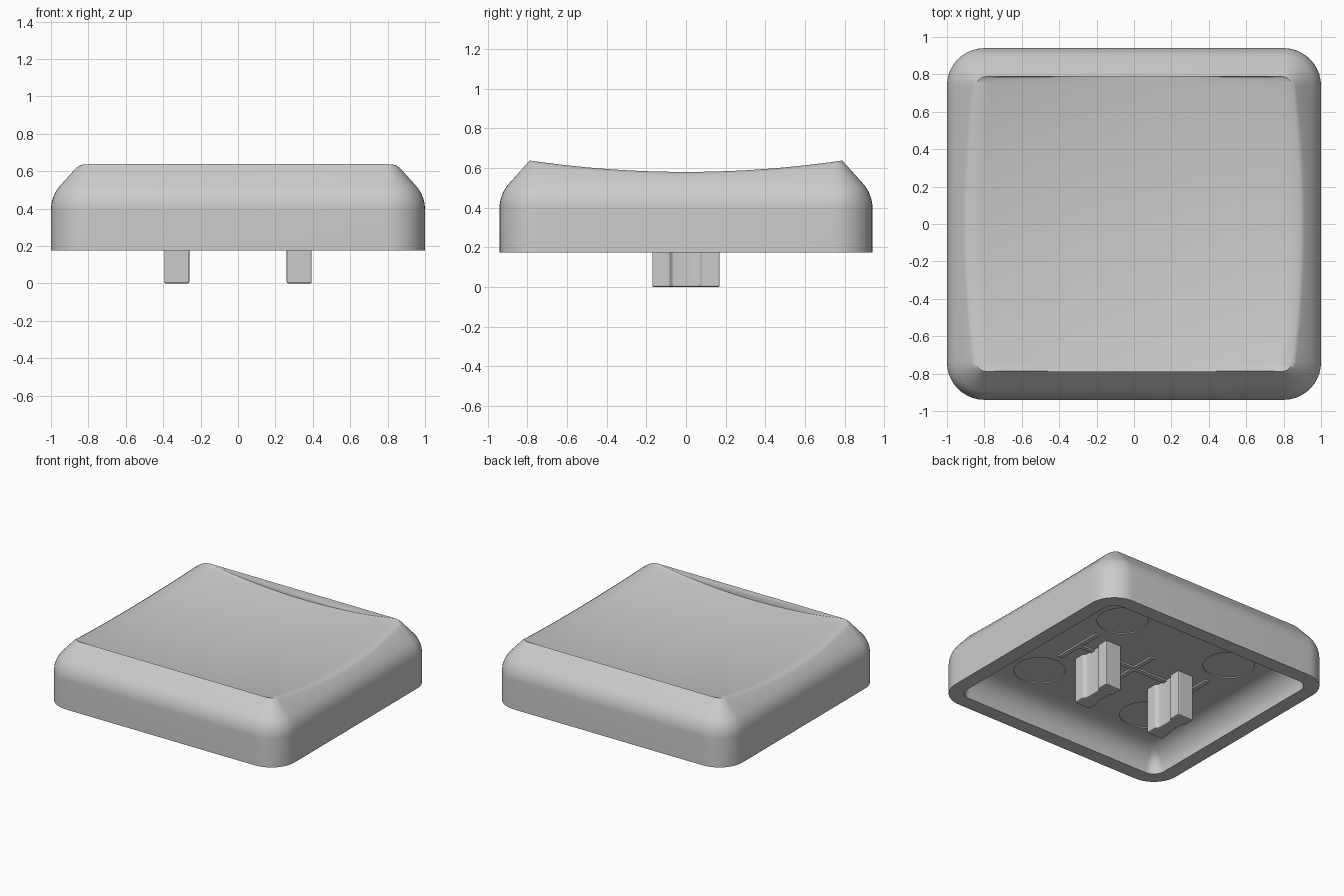
import bpy, bmesh, math
from math import sin, cos, pi

if "Cube" in bpy.data.objects:
    bpy.data.objects.remove(bpy.data.objects["Cube"], do_unlink=True)

HX, HY, RIM, FLOOR = 1.0, 0.94, 0.175, 0.35
SHOULDER, BEND, LEAN = 0.395, 0.19, math.radians(42)
DISH_LOW, DISH_RISE, DISH_Y, DISH_SAG = 0.58, 0.057, 0.785, 0.065

grey = bpy.data.materials.new("plain grey plastic")
grey.use_nodes = True
grey.diffuse_color = (0.6, 0.6, 0.6, 1)
grey.node_tree.nodes["Principled BSDF"].inputs["Base Color"].default_value = (0.6, 0.6, 0.6, 1)


def finish(name, bm):
    bmesh.ops.recalc_face_normals(bm, faces=bm.faces)
    mesh = bpy.data.meshes.new(name)
    bm.to_mesh(mesh)
    bm.free()
    mesh.materials.append(grey)
    obj = bpy.data.objects.new(name, mesh)
    bpy.context.collection.objects.link(obj)
    return obj


def half_outline(inset):
    """Right half of the rounded outline, front to back."""
    hx, hy, r = HX - inset, HY - inset, max(0.2 - inset, 0.04)
    steps, rows = 10, 24
    arc = [(hx - r + r * sin(a), -hy + r - r * cos(a))
           for a in (pi / 2 * i / steps for i in range(steps + 1))]
    side = [(hx, (hy - r) * (2 * i / rows - 1)) for i in range(1, rows)]
    return arc + side + [(x, -y) for x, y in reversed(arc)]


def dish(y):
    return DISH_LOW + DISH_RISE * (y / DISH_Y) ** 2


def slope_inset(z):
    return BEND * (1 - cos(LEAN)) + math.tan(LEAN) * (z - SHOULDER - BEND * sin(LEAN))


def dished_half(drop, squeeze):
    """Outline where the sloped wall meets the dished top."""
    points = []
    for i in range(len(half_outline(0))):
        z = DISH_LOW
        for _ in range(6):
            x, y = half_outline(slope_inset(z))[i]
            z = dish(y) - drop
        points.append((x * squeeze, y, z))
    return points


def flat_half(inset, z):
    return [(x, y, z) for x, y in half_outline(inset)]


# Keycap shell: inner floor, inner fillet, rim, outer wall and shoulder
halves = []
wall, fillet = 0.11, FLOOR - RIM
for i in range(9):
    a = pi / 2 * (1 - i / 8)
    halves.append(flat_half(wall + fillet * (1 - cos(a)), RIM + fillet * sin(a)))
halves.append(flat_half(0, RIM))
for i in range(9):
    a = LEAN * i / 8
    halves.append(flat_half(BEND * (1 - cos(a)), SHOULDER + BEND * sin(a)))
halves += [dished_half(0.014, 1), dished_half(0, 0.99)]

bm = bmesh.new()
loops = []
for half in halves:
    ring = half + [(-x, y, z) for x, y, z in reversed(half)]
    loops.append([bm.verts.new(p) for p in ring])
n = len(loops[0])
for low, high in zip(loops, loops[1:]):
    for i in range(n):
        j = (i + 1) % n
        bm.faces.new((low[i], low[j], high[j], high[i]))
floor, brim = loops[0], loops[-1]
for i in range(n // 2 - 1):
    bm.faces.new((floor[i], floor[i + 1], floor[n - 2 - i], floor[n - 1 - i]))

# Dished top, sagging across x between matching brim points
columns = 24
rows = []
for i in range(n // 2):
    right, left = brim[i], brim[n - 1 - i]
    inner = []
    for c in range(1, columns):
        t = 1 - 2 * c / columns
        z = right.co.z - DISH_SAG * (1 - t * t)
        inner.append(bm.verts.new((right.co.x * t, right.co.y, z)))
    rows.append([right] + inner + [left])
for a, b in zip(rows, rows[1:]):
    for c in range(columns):
        bm.faces.new((a[c], a[c + 1], b[c + 1], b[c]))
# Upright lips between the straight front and back edges and the dish
bm.faces.new(rows[0])
bm.faces.new(rows[-1])
shell = finish("keycap_shell", bm)

# Four shallow round recesses cut in the underside floor
bm = bmesh.new()
for sx in (1, -1):
    for sy in (1, -1):
        disc = bmesh.ops.create_cone(bm, cap_ends=True, segments=32, radius1=0.18,
                                     radius2=0.18, depth=0.016)
        bmesh.ops.translate(bm, verts=disc["verts"], vec=(sx * 0.48, sy * 0.45, FLOOR))
cutter = finish("recess_cutter", bm)
cutter.hide_render = True
cut = shell.modifiers.new("round recesses", "BOOLEAN")
cut.operation, cut.object, cut.solver = "DIFFERENCE", cutter, "EXACT"
bpy.ops.object.select_all(action="DESELECT")
shell.select_set(True)
bpy.context.view_layer.objects.active = shell
bpy.ops.object.modifier_apply(modifier=cut.name)
bpy.data.objects.remove(cutter, do_unlink=True)
bpy.ops.object.shade_smooth_by_angle(angle=math.radians(45))

# Two stem posts with a notch in each long side
quarter = [(0.047, 0.03), (0.05, 0.07), (0.067, 0.082), (0.067, 0.17)]
edge = [(x, -y) for x, y in reversed(quarter)] + quarter
section = edge + [(-x, -y) for x, y in edge]
for side, name in ((1, "left_stem_post"), (-1, "right_stem_post")):
    bm = bmesh.new()
    face = bm.faces.new([bm.verts.new((x + side * 0.327, y, 0)) for x, y in section])
    top = bmesh.ops.extrude_face_region(bm, geom=[face])["geom"]
    for v in (g for g in top if isinstance(g, bmesh.types.BMVert)):
        v.co.z = FLOOR + 0.01
    bevel = finish(name, bm).modifiers.new("soft edges", "BEVEL")
    bevel.width, bevel.segments, bevel.limit_method = 0.008, 2, "ANGLE"


# Thin ribs on the underside floor, one long bar crossed by three short ones
def rib(name, x, sx, sy):
    bm = bmesh.new()
    bmesh.ops.create_cube(bm, size=1)
    for v in bm.verts:
        v.co = (x + v.co.x * sx, v.co.y * sy, FLOOR + v.co.z * 0.024)
    finish(name, bm)


rib("long_rib", 0, 1.0, 0.035)
for name, x in (("left_rib", 0.5), ("middle_rib", 0), ("right_rib", -0.5)):
    rib(name, x, 0.035, 0.4)
